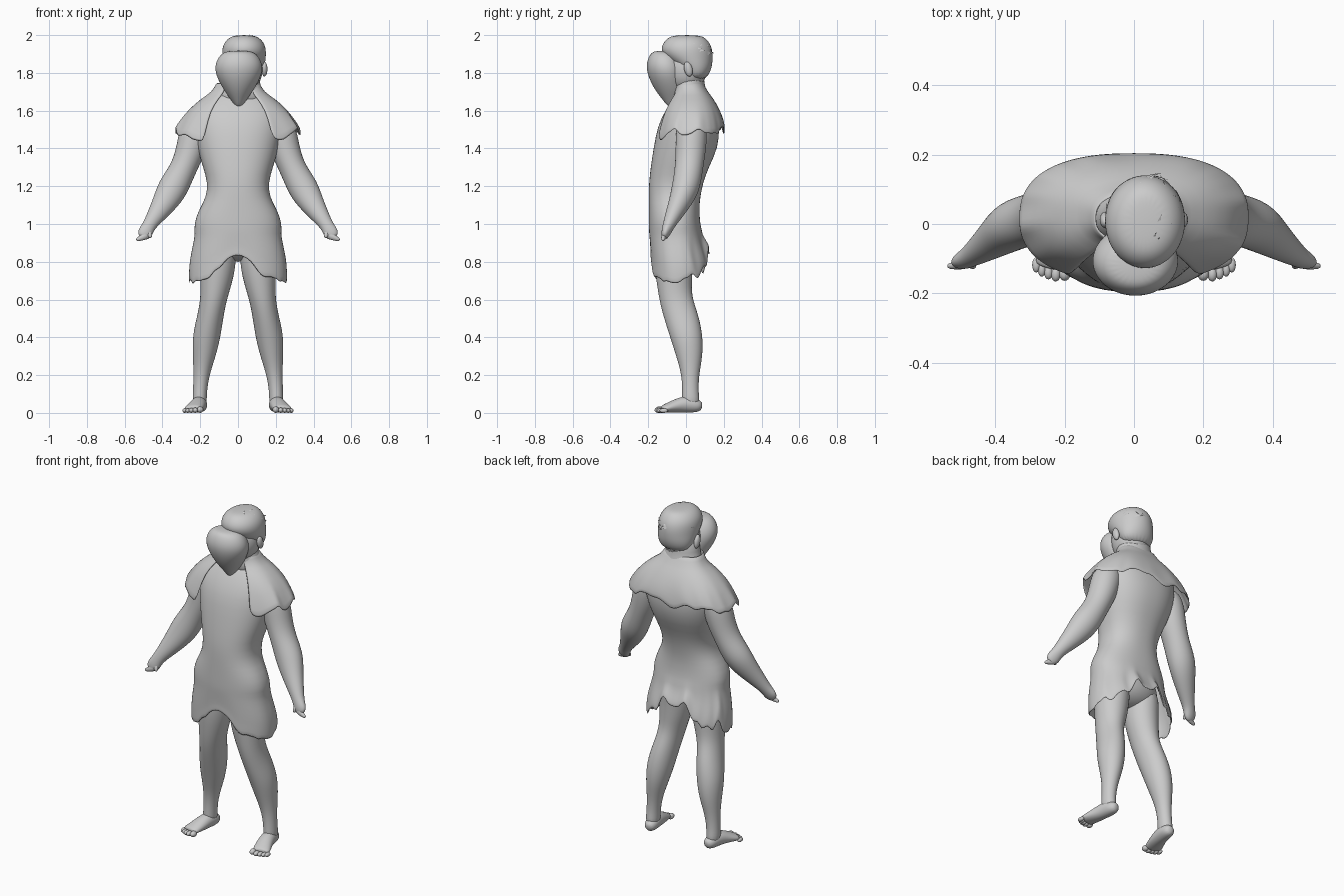
import bpy, bmesh, math, random
from mathutils import Vector, Matrix

if "Cube" in bpy.data.objects:
    bpy.data.objects.remove(bpy.data.objects["Cube"])

random.seed(4)


def finish(name, bm, mirror=False, thick=0.0, levels=1):
    bmesh.ops.recalc_face_normals(bm, faces=bm.faces)
    for f in bm.faces:
        f.smooth = True
    me = bpy.data.meshes.new(name)
    bm.to_mesh(me)
    bm.free()
    ob = bpy.data.objects.new(name, me)
    bpy.context.collection.objects.link(ob)
    if mirror:
        m = ob.modifiers.new("mirror", 'MIRROR')
        m.use_mirror_merge = False
    if thick:
        s = ob.modifiers.new("thickness", 'SOLIDIFY')
        s.thickness = thick
        s.offset = -1
    if levels:
        s = ob.modifiers.new("smooth", 'SUBSURF')
        s.levels = s.render_levels = levels
    return ob


def skin(bm, loops, closed=True, caps=(True, True)):
    n = len(loops[0])
    for a, b in zip(loops, loops[1:]):
        for j in range(n if closed else n - 1):
            k = (j + 1) % n
            bm.faces.new((a[j], a[k], b[k], b[j]))
    for loop, cap in zip((loops[0], loops[-1]), caps):
        if cap:
            bm.faces.new(loop)


def tube(name, rows, ref, n=12):
    """Limb through rows of x, y, z, radius u, radius v; mirrored to the other side."""
    bm = bmesh.new()
    pts = [Vector(r[:3]) for r in rows]
    loops = []
    for i, r in enumerate(rows):
        t = (pts[min(i + 1, len(pts) - 1)] - pts[max(i - 1, 0)]).normalized()
        u = t.cross(Vector(ref)).normalized()
        v = u.cross(t)
        loops.append([bm.verts.new(pts[i] + 1.04 * (u * r[3] * math.cos(a) + v * r[4] * math.sin(a)))
                      for a in (2 * math.pi * j / n for j in range(n))])
    skin(bm, loops)
    return finish(name, bm, mirror=True, levels=2)


def spow(v, p):
    return math.copysign(abs(v) ** p, v)


def rings(name, rows, n=24, cx=0.0, power=1.0, gap=0.0, hem=None, hem_top=0.0,
          caps=(True, True), thick=0.0, levels=1):
    """Horizontal rings from rows of z, half width, front y, back y; angle 0 is the front."""
    bm = bmesh.new()
    closed = gap == 0
    angs = [gap + (2 * math.pi - 2 * gap) * j / (n if closed else n - 1) for j in range(n)]
    drops = [hem(a) if hem else 0 for a in angs]
    zlow = rows[-1][0]
    loops = []
    for z, rx, yf, yb in rows:
        w = max(0, (hem_top - z) / (hem_top - zlow)) if hem else 0
        loops.append([bm.verts.new((cx + rx * spow(math.sin(a), power),
                                    (yf + yb) / 2 - (yb - yf) / 2 * spow(math.cos(a), power),
                                    z + w * d)) for a, d in zip(angs, drops)])
    skin(bm, loops, closed, caps)
    return finish(name, bm, thick=thick, levels=levels)


def ball(name, c, r, mirror=False, rot=0.0):
    bm = bmesh.new()
    bmesh.ops.create_uvsphere(bm, u_segments=20, v_segments=12, radius=1)
    bmesh.ops.transform(bm, verts=bm.verts, matrix=Matrix.Translation(c)
                        @ Matrix.Rotation(rot, 4, 'X') @ Matrix.Diagonal((*r, 1)))
    return finish(name, bm, mirror, levels=0)


# tunic with ragged skirt
def skirt_hem(a):
    front = min(a, 2 * math.pi - a)
    back = abs(a - math.pi)
    rag = random.choice((0, 0.02, 0.05, 0.1)) if back < 1.3 else random.uniform(0, 0.035)
    return 0.15 * math.exp(-(front / 0.4) ** 2) + 0.14 * math.exp(-(back / 0.6) ** 2) + rag


rings("tunic", [
    (1.72, .10, -.02, .10), (1.66, .18, -.07, .13), (1.60, .235, -.11, .155),
    (1.52, .235, -.15, .18), (1.40, .215, -.172, .17), (1.30, .185, -.187, .12),
    (1.22, .16, -.196, .09), (1.14, .168, -.197, .075), (1.08, .205, -.197, .07),
    (1.00, .235, -.197, .075), (.95, .226, -.196, .085), (.88, .24, -.193, .09),
    (.80, .256, -.19, .105), (.74, .26, -.188, .118), (.68, .26, -.19, .127)],
    n=56, power=.88, hem=skirt_hem, hem_top=.98, caps=(True, False), thick=.008)
ball("hips", (0, -.055, .91), (.19, .115, .11))

# shoulder cape, open at the chest
rings("shoulder_cape", [
    (1.75, .115, -.06, .09), (1.70, .135, -.06, .115), (1.665, .195, -.09, .145),
    (1.60, .268, -.13, .182), (1.54, .308, -.155, .2), (1.49, .338, -.172, .208)],
    n=44, power=.82, gap=.5, hem_top=1.6, caps=(False, False), thick=.012,
    hem=lambda a: random.uniform(-.025, .03) - (.04 if abs(a - math.pi) > 2.2 else 0))

# head, hair and ears
rings("neck", [(1.85, .10, -.07, .10), (1.76, .098, -.07, .092), (1.70, .12, -.07, .11),
               (1.62, .17, -.08, .15)], cx=.012)
ball("head", (.025, 0, 1.82), (.105, .11, .13))
rings("hair", [
    (2.0, .045, -.06, .07), (1.985, .085, -.10, .105), (1.95, .112, -.128, .132),
    (1.91, .118, -.132, .142), (1.87, .115, -.10, .142), (1.82, .108, -.03, .137),
    (1.76, .085, .0, .105)], cx=.032, levels=2)
for i, x in enumerate((-.083, .14)):
    ball(f"ear_{i + 1}", (x, .012, 1.82), (.016, .022, .04), rot=.25)

# loose hair tufts
bm = bmesh.new()
for i in range(26):
    az, el = random.uniform(0, 6.28), random.uniform(.1, 1.3)
    d = Vector((math.cos(az) * math.cos(el), math.sin(az) * math.cos(el), math.sin(el)))
    p = Vector((.032 + d.x * .115, .01 + d.y * .135, 1.885 + d.z * .113))
    if p.y < -.06 and p.z < 1.93:
        continue
    side = d.cross(Vector((.3, 1, .2))).normalized()
    along = side.cross(d)
    bm.faces.new([bm.verts.new(q) for q in (p - side * .01, p + side * .01, p + along * .05 + d * .004)])
finish("hair_tufts", bm, levels=0)

# full face covering beard, tapering to the chest
rings("beard", [
    (1.918, .055, -.165, -.07), (1.90, .098, -.192, -.04), (1.85, .126, -.211, -.01),
    (1.80, .125, -.206, .0), (1.75, .103, -.187, .0), (1.70, .073, -.158, .0),
    (1.65, .037, -.118, -.02), (1.615, .012, -.09, -.05)], cx=.004, levels=2)

# arms
tube("arms", [
    (.19, .03, 1.57, .06, .06), (.225, .03, 1.50, .085, .085), (.25, .025, 1.39, .078, .08),
    (.29, .015, 1.29, .068, .074), (.345, .0, 1.19, .083, .075), (.39, -.035, 1.11, .066, .058),
    (.445, -.075, 1.03, .044, .04), (.475, -.095, .985, .034, .03), (.493, -.108, .95, .042, .024),
    (.51, -.117, .925, .022, .012)], (0, 1, 0))
tube("fingers", [(.47, -.105, .96, .018, .018), (.495, -.115, .935, .024, .018),
                 (.515, -.12, .925, .014, .012), (.54, -.122, .915, .009, .008)], (0, 1, 0), 8)
tube("thumbs", [(.475, -.10, .975, .018, .014), (.47, -.118, .95, .014, .012),
                (.462, -.125, .925, .009, .008)], (0, 1, 0), 8)

# legs
tube("legs", [
    (.10, -.06, .95, .095, .11), (.105, -.068, .80, .096, .102), (.115, -.062, .70, .086, .094),
    (.13, -.055, .60, .068, .086), (.148, -.022, .50, .069, .09), (.168, .005, .40, .074, .085),
    (.18, .02, .30, .060, .07), (.194, .023, .20, .041, .045), (.203, .023, .10, .036, .042),
    (.203, .027, .03, .04, .052)], (0, 1, 0))

# feet and toes
tube("feet", [
    (.194, .086, .032, .018, .02), (.198, .06, .038, .038, .036), (.205, .0, .048, .041, .046),
    (.218, -.06, .036, .046, .034), (.236, -.11, .024, .05, .022), (.24, -.13, .02, .046, .016)],
    (0, 0, 1))
for i, (x, y, r) in enumerate(((.2, -.142, .017), (.226, -.144, .014), (.247, -.138, .013),
                               (.266, -.13, .012), (.282, -.118, .012))):
    ball(f"toe_{i + 1}", (x, y, r), (r, .022, r), mirror=True)
